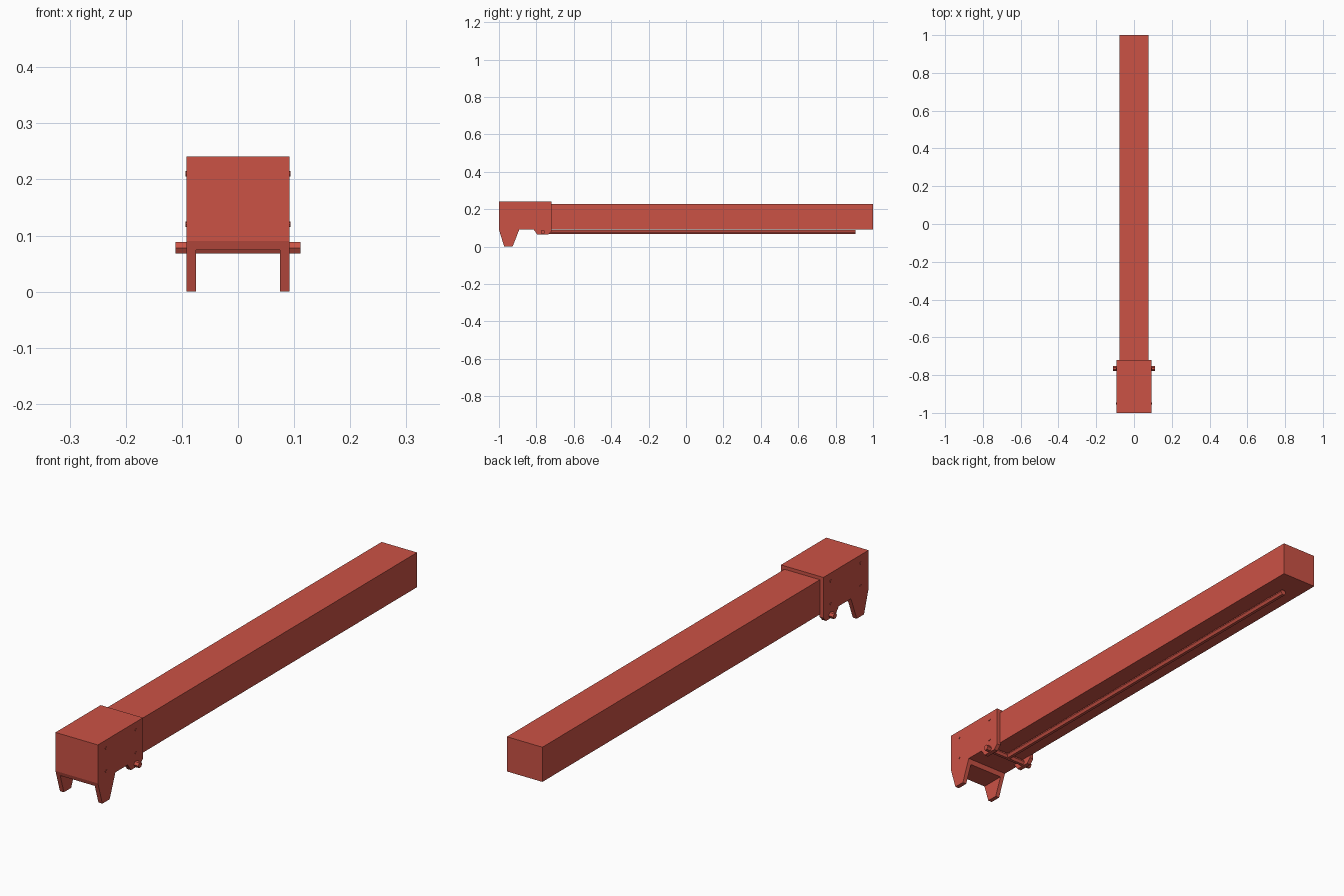
import bpy, bmesh, math
from mathutils import Matrix

if "Cube" in bpy.data.objects:
    bpy.data.objects.remove(bpy.data.objects["Cube"])

red = bpy.data.materials.new("brick red")
red.diffuse_color = (0.6, 0.085, 0.06, 1)
red.use_nodes = True
red.node_tree.nodes["Principled BSDF"].inputs["Base Color"].default_value = red.diffuse_color


def finish(name, bm):
    bmesh.ops.recalc_face_normals(bm, faces=bm.faces)
    me = bpy.data.meshes.new(name)
    bm.to_mesh(me)
    bm.free()
    me.materials.append(red)
    ob = bpy.data.objects.new(name, me)
    bpy.context.collection.objects.link(ob)
    return ob


def extrude_profile(name, yz, x0, x1):
    bm = bmesh.new()
    face = bm.faces.new([bm.verts.new((x0, y, z)) for y, z in yz])
    geo = bmesh.ops.extrude_face_region(bm, geom=[face])["geom"]
    bmesh.ops.translate(bm, vec=(x1 - x0, 0, 0),
                        verts=[v for v in geo if isinstance(v, bmesh.types.BMVert)])
    return finish(name, bm)


def rod(name, centre, radius, length, axis, sides=6):
    bm = bmesh.new()
    # turn the hexagon so its flats face up and down
    turn = Matrix.Rotation(math.pi / 2, 4, 'Y' if axis == 'X' else 'X')
    spin = Matrix.Rotation(math.pi / 2 if axis == 'X' else 0, 4, 'Z')
    bmesh.ops.create_cone(bm, cap_ends=True, segments=sides, radius1=radius,
                          radius2=radius, depth=length,
                          matrix=Matrix.Translation(centre) @ turn @ spin)
    # measure the section and rotate so a corner points sideways
    top = max(v.co.z for v in bm.verts) - centre[2]
    if sides == 6 and top > radius * 0.95:
        bmesh.ops.rotate(bm, cent=centre, matrix=Matrix.Rotation(math.pi / 6, 3, axis),
                         verts=bm.verts)
    return finish(name, bm)


# Long beam
extrude_profile("beam", [(-0.75, 0.092), (1, 0.092), (1, 0.228), (-0.75, 0.228)],
                -0.077, 0.077)

# Bracket core, with the cropped tooth joining the two legs
extrude_profile("bracket_core",
                [(-1, 0.241), (-1, 0.09), (-0.995, 0.074), (-0.898, 0.074),
                 (-0.891, 0.092), (-0.72, 0.092), (-0.72, 0.241)], -0.075, 0.075)

# Side plates with tooth and rear lobe, plus bolts
side = [(-1, 0.241), (-1, 0.09), (-0.972, 0), (-0.927, 0), (-0.891, 0.092),
        (-0.815, 0.092), (-0.795, 0.064), (-0.737, 0.064), (-0.72, 0.082),
        (-0.72, 0.241)]
for s, label in ((-1, "left"), (1, "right")):
    extrude_profile(f"{label}_side_plate", side, s * 0.075, s * 0.092)
    for i, (y, z) in enumerate([(y, z) for y in (-0.95, -0.765) for z in (0.12, 0.21)]):
        rod(f"{label}_bolt_{i + 1}", (s * 0.092, y, z), 0.005, 0.004, 'X', 8)

# Cross pin and the long rod running under the beam
rod("cross_pin", (0, -0.765, 0.078), 0.012, 0.222, 'X')
rod("under_rod", (0, 0.07, 0.078), 0.012, 1.67, 'Y')
